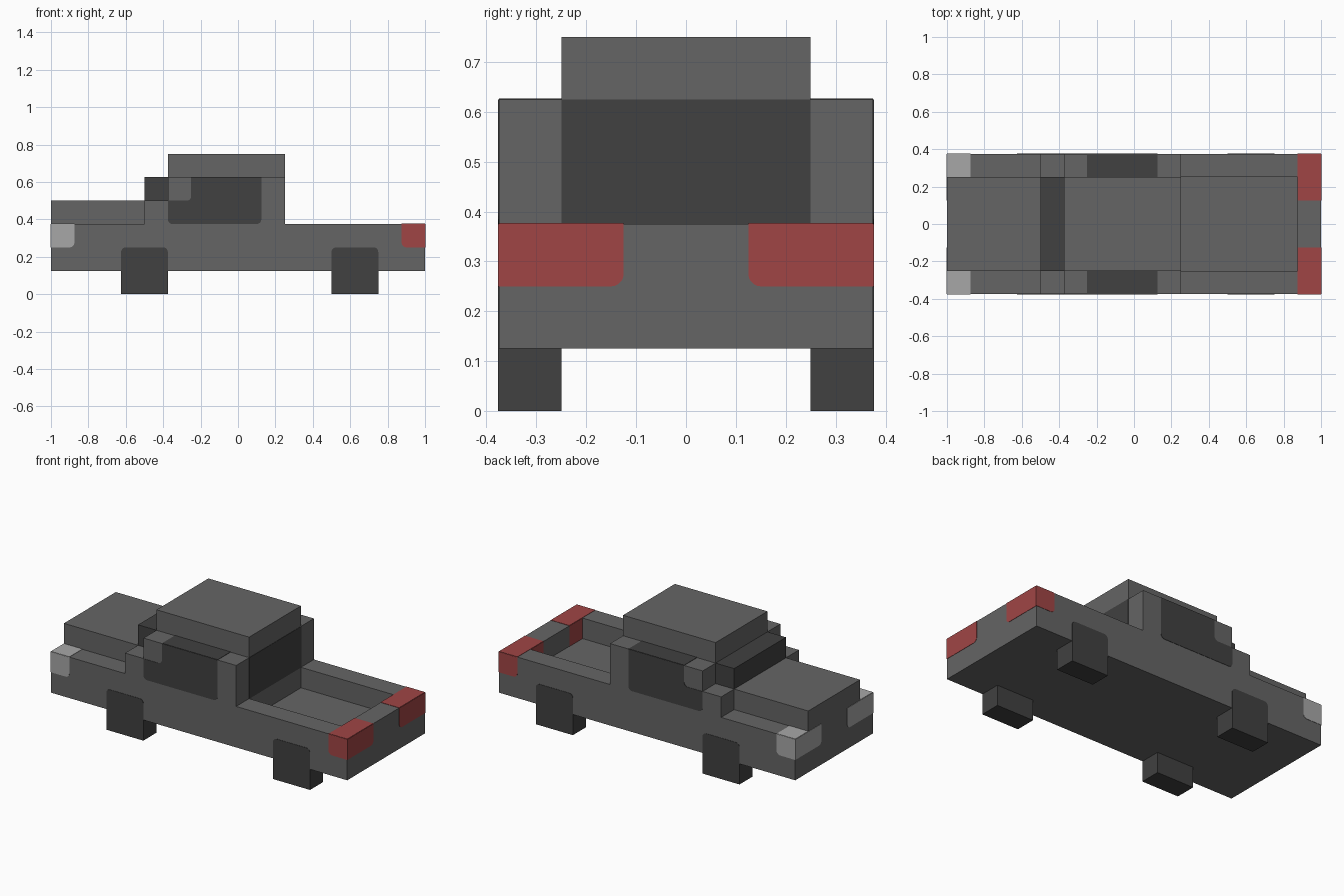
import bpy, bmesh, math
from mathutils import Vector

if "Cube" in bpy.data.objects:
    bpy.data.objects.remove(bpy.data.objects["Cube"], do_unlink=True)

SKIN = 0.002    # thickness of painted plates
R = 0.025       # corner radius of painted plates


def material(name, rgb):
    m = bpy.data.materials.new(name)
    m.use_nodes = True
    m.diffuse_color = (*rgb, 1)
    m.node_tree.nodes["Principled BSDF"].inputs["Base Color"].default_value = (*rgb, 1)
    return m


GREY = material("body_grey", (0.13, 0.13, 0.13))
DARK = material("dark_glass_and_tyre", (0.052, 0.052, 0.052))
RED = material("tail_light_red", (0.352, 0.06, 0.06))
PALE = material("headlight_pale", (0.39, 0.39, 0.39))


def finish(name, bm, mat):
    bmesh.ops.recalc_face_normals(bm, faces=bm.faces)
    me = bpy.data.meshes.new(name)
    bm.to_mesh(me)
    bm.free()
    me.materials.append(mat)
    ob = bpy.data.objects.new(name, me)
    bpy.context.collection.objects.link(ob)
    return ob


def box_mesh(x, y, z):
    bm = bmesh.new()
    bmesh.ops.create_cube(bm, size=1)
    for v in bm.verts:
        v.co = [(a + b) / 2 + c * (b - a) for (a, b), c in zip((x, y, z), v.co)]
    return bm


def box(name, x, y, z, mat):
    return finish(name, box_mesh(x, y, z), mat)


def rounded(points):
    """Outline of right-angled corners (u, v, radius)."""
    out = []
    for i, (u, v, r) in enumerate(points):
        c = Vector((u, v))
        if not r:
            out.append(c)
            continue
        d1 = (Vector(points[i - 1][:2]) - c).normalized()
        d2 = (Vector(points[(i + 1) % len(points)][:2]) - c).normalized()
        for k in range(6):
            t = math.pi / 2 * k / 5
            out.append(c + d1 * r * (1 - math.sin(t)) + d2 * r * (1 - math.cos(t)))
    return out


def plate(name, axis, at, facing, points, mat):
    """Thin plate on the plane axis = at, rising in the facing direction."""
    bm = bmesh.new()
    verts = []
    for u, v in rounded(points):
        co = [u, v]
        co.insert(axis, at)
        verts.append(bm.verts.new(co))
    face = bm.faces.new(verts)
    new = bmesh.ops.extrude_face_region(bm, geom=[face])["geom"]
    shift = Vector((0, 0, 0))
    shift[axis] = SKIN * facing
    bmesh.ops.translate(bm, vec=shift, verts=[g for g in new if isinstance(g, bmesh.types.BMVert)])
    return finish(name, bm, mat)


def rect(u0, u1, v0, v1):
    return [(u0, v0, 0), (u1, v0, 0), (u1, v1, 0), (u0, v1, 0)]


# Lower body with the cargo bed sunk into its top
bm = box_mesh((-1, 1), (-0.375, 0.375), (0.125, 0.375))
for co, no in (((0.25, 0, 0), (1, 0, 0)), ((0.875, 0, 0), (1, 0, 0)),
               ((0, -0.25, 0), (0, 1, 0)), ((0, 0.25, 0), (0, 1, 0))):
    bmesh.ops.bisect_plane(bm, geom=bm.verts[:] + bm.edges[:] + bm.faces[:],
                           plane_co=co, plane_no=no)
bm.normal_update()
bed = min((f for f in bm.faces if f.normal.z > 0.9),
          key=lambda f: (f.calc_center_median() - Vector((0.5625, 0, 0.375))).length)
new = bmesh.ops.extrude_face_region(bm, geom=[bed])["geom"]
bmesh.ops.translate(bm, vec=(0, 0, -0.125),
                    verts=[g for g in new if isinstance(g, bmesh.types.BMVert)])
if bed.is_valid:
    bmesh.ops.delete(bm, geom=[bed], context="FACES_ONLY")
finish("lower_body", bm, GREY)

# Hood, cowl, cab and roof
box("hood", (-1, -0.5), (-0.25, 0.25), (0.375, 0.5), GREY)
box("cowl", (-0.5, -0.375), (-0.375, 0.375), (0.375, 0.5), GREY)
box("cab", (-0.375, 0.25), (-0.375, 0.375), (0.375, 0.625), GREY)
box("roof", (-0.375, 0.25), (-0.25, 0.25), (0.625, 0.75), GREY)

# Windshield and rear window
box("windshield", (-0.5, -0.375), (-0.25, 0.25), (0.5, 0.625), DARK)
plate("rear_window", 0, 0.25, 1, rect(-0.25, 0.25, 0.375, 0.625), DARK)

for s, side in ((-1, "right"), (1, "left")):
    flank = s * 0.375

    # Side window, notched at the front upper corner, with its dark top ledge
    plate(f"side_window_{side}", 1, flank, s,
          [(-0.25, 0.625, 0), (-0.25, 0.5, R), (-0.375, 0.5, 0),
           (-0.375, 0.375, R), (0.125, 0.375, R), (0.125, 0.625, 0)], DARK)
    plate(f"window_ledge_{side}", 2, 0.625, 1,
          rect(-0.25, 0.125, s * 0.25, flank), DARK)

    # Wheels with rounded arches on the flank
    for x, end in ((-0.625, "front"), (0.5, "rear")):
        box(f"{end}_wheel_{side}", (x, x + 0.25), sorted((s * 0.25, flank)), (0, 0.125), DARK)
        plate(f"{end}_wheel_face_{side}", 1, flank, s,
              [(x, 0, 0), (x + 0.25, 0, 0), (x + 0.25, 0.25, R), (x, 0.25, R)], DARK)

    # Corner lights: flank, end and top plates
    for e, kind, mat, inner in ((-1, "headlight", PALE, 0.25), (1, "tail_light", RED, 0.125)):
        plate(f"{kind}_flank_{side}", 1, flank, s,
              [(e, 0.25, 0), (e, 0.375, 0), (e * 0.875, 0.375, 0), (e * 0.875, 0.25, R)], mat)
        plate(f"{kind}_end_{side}", 0, e, e,
              [(flank, 0.25, 0), (flank, 0.375, 0), (s * 0.125, 0.375, 0), (s * 0.125, 0.25, R)], mat)
        plate(f"{kind}_top_{side}", 2, 0.375, 1,
              rect(e * 0.875, e, s * inner, flank), mat)
    plate(f"tail_light_inside_{side}", 0, 0.875, -1,
          rect(s * 0.125, s * 0.25, 0.25, 0.375), RED)
